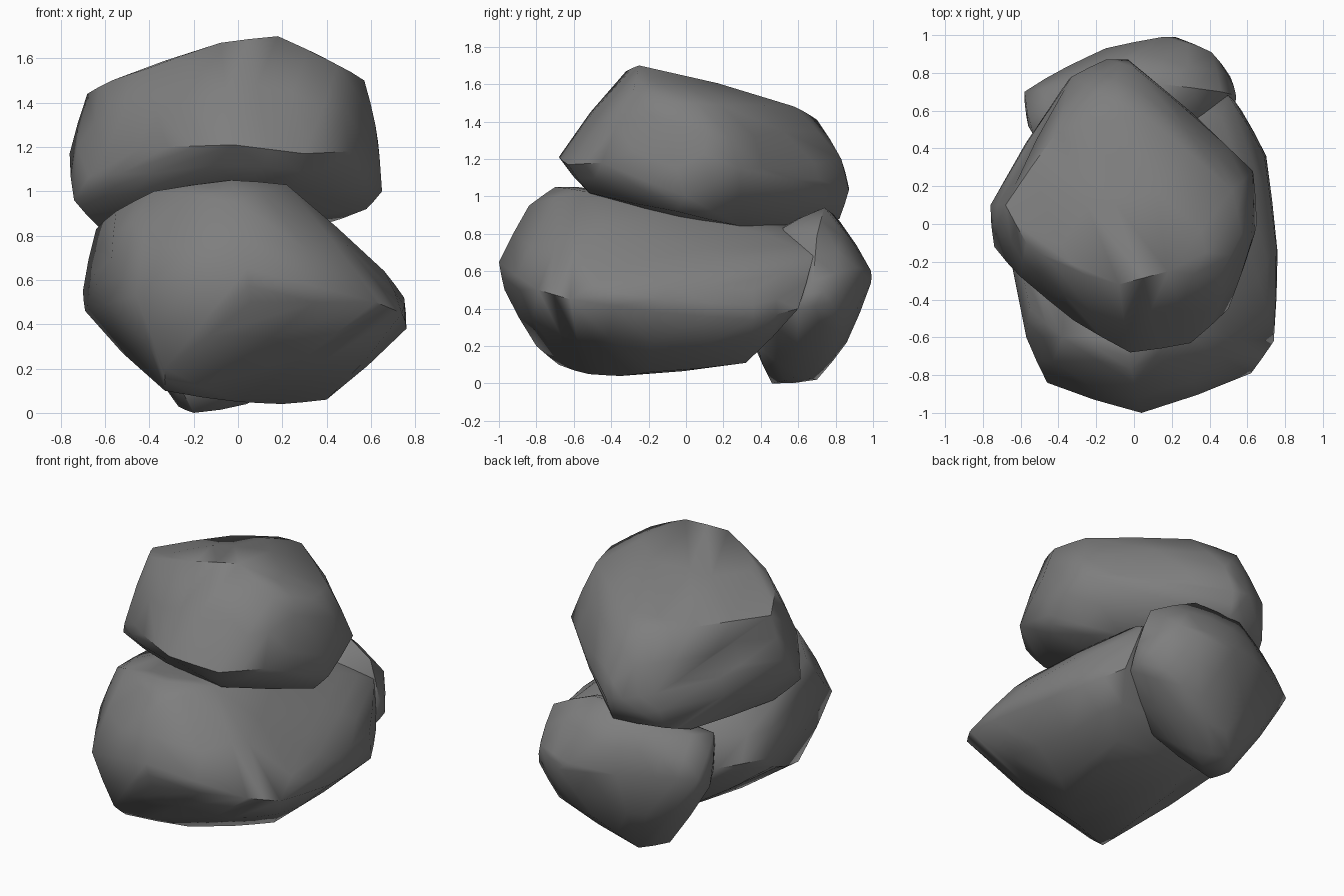
import bpy
import bmesh
from math import radians

default_cube = bpy.data.objects.get("Cube")
if default_cube:
    bpy.data.objects.remove(default_cube, do_unlink=True)


def make_material(name, colour):
    material = bpy.data.materials.new(name)
    material.use_nodes = True
    material.diffuse_color = colour
    shader = material.node_tree.nodes["Principled BSDF"]
    shader.inputs["Base Color"].default_value = colour
    shader.inputs["Roughness"].default_value = 0.9
    return material


stone_grey = make_material("stone grey", (0.21, 0.21, 0.21, 1))


def make_rock(name, crown, girdle, base, roundness):
    """Wrap a hull around three rough outlines, then swell its facets a little."""
    bm = bmesh.new()
    for outline in (crown, girdle, base):
        for corner in outline:
            bm.verts.new(corner)

    hull = bmesh.ops.convex_hull(bm, input=bm.verts[:])
    unused = set(hull["geom_interior"]) | set(hull["geom_unused"])
    spare = [v for v in unused if isinstance(v, bmesh.types.BMVert) and v.is_valid]
    bmesh.ops.delete(bm, geom=spare, context="VERTS")
    bmesh.ops.recalc_face_normals(bm, faces=bm.faces[:])
    bm.normal_update()

    # Gently rounded facets that still pass through the outline corners
    bmesh.ops.subdivide_edges(bm, edges=bm.edges[:], cuts=1, use_grid_fill=True,
                              smooth=roundness, smooth_falloff="LINEAR")
    for vert in bm.verts:
        vert.co.z = max(vert.co.z, 0)
    bmesh.ops.recalc_face_normals(bm, faces=bm.faces[:])

    mesh = bpy.data.meshes.new(name)
    bm.to_mesh(mesh)
    bm.free()
    mesh.materials.append(stone_grey)
    rock = bpy.data.objects.new(name, mesh)
    bpy.context.collection.objects.link(rock)

    # Smooth shading, with the hard ridges kept
    bpy.ops.object.select_all(action="DESELECT")
    rock.select_set(True)
    bpy.context.view_layer.objects.active = rock
    bpy.ops.object.shade_smooth_by_angle(angle=radians(50))
    return rock


# Upper boulder: sloping slab resting on the other two
make_rock(
    "upper_boulder",
    crown=[(.18, -.25, 1.7), (-.08, -.32, 1.67), (.45, -.28, 1.57),
           (.57, -.05, 1.5), (.52, .18, 1.49), (.05, .58, 1.48),
           (-.2, .7, 1.41), (-.4, .5, 1.44), (-.68, .1, 1.44),
           (-.57, -.1, 1.5), (-.42, -.22, 1.55)],
    girdle=[(-.02, -.68, 1.21), (.3, -.63, 1.17), (.5, -.45, 1.18),
            (.62, -.1, 1.3), (.63, .28, 1.15), (.65, 0, 1),
            (.35, .54, 1.15), (0, .83, 1.2), (-.03, .87, 1.03),
            (-.15, .87, 1.05), (-.33, .78, 1.1), (-.46, .54, 1.2),
            (-.76, .1, 1.17), (-.74, -.12, .96), (-.6, -.28, 1.17),
            (-.32, -.51, 1.2)],
    base=[(-.2, -.45, 1.03), (.25, -.52, 1.02), (.58, -.05, .92),
          (.35, .3, .84), (.05, .6, .84), (-.05, .82, .88),
          (-.36, .74, .87), (-.44, .58, .82), (-.63, 0, .84)],
    roundness=0.18,
)

# Lower boulder: wide wedge with an undercut right flank
make_rock(
    "lower_boulder",
    crown=[(-.05, -.58, 1.05), (.22, -.56, 1.03), (-.03, -.7, 1.05),
           (-.38, -.6, 1), (0, -.84, .95), (-.55, -.45, .91),
           (.45, -.4, .8), (.42, .45, .79), (.1, .55, .86),
           (-.3, .4, .85), (-.64, 0, .83)],
    girdle=[(.04, -1, .65), (.06, -.97, .5), (-.46, -.84, .53),
            (-.57, -.6, .7), (-.7, .2, .55), (-.69, .1, .46),
            (-.55, .46, .55), (.62, -.79, .5), (.74, -.62, .45),
            (.66, -.3, .64), (.76, -.15, .38), (.75, -.1, .52),
            (.7, .36, .34), (.69, .36, .5), (.57, .6, .4),
            (.5, .68, .68)],
    base=[(-.33, -.8, .2), (-.33, -.68, .1), (0, -.52, .05),
          (.2, -.35, .04), (.4, -.2, .06), (.38, .32, .11),
          (-.46, -.3, .24), (-.2, .3, .14), (-.4, .45, .35)],
    roundness=0.18,
)

# Rear boulder: smaller stone propping up the back
make_rock(
    "rear_boulder",
    crown=[(.15, .74, .94), (.46, .7, .79), (-.12, .82, .87),
           (-.38, .72, .8), (-.53, .47, .78), (.25, .5, .82)],
    girdle=[(.15, .99, .6), (.22, .99, .54), (.41, .91, .62),
            (.51, .78, .43), (.54, .68, .55), (.53, .6, .4),
            (-.15, .93, .58), (-.36, .83, .58), (-.58, .7, .58),
            (-.57, .57, .48), (-.45, .35, .6)],
    base=[(.33, .83, .27), (.05, .86, .22), (-.2, .46, 0),
          (-.27, .55, .03), (-.15, .7, .02), (.04, .6, .04),
          (-.3, .38, .2), (.2, .38, .2)],
    roundness=0.22,
)
